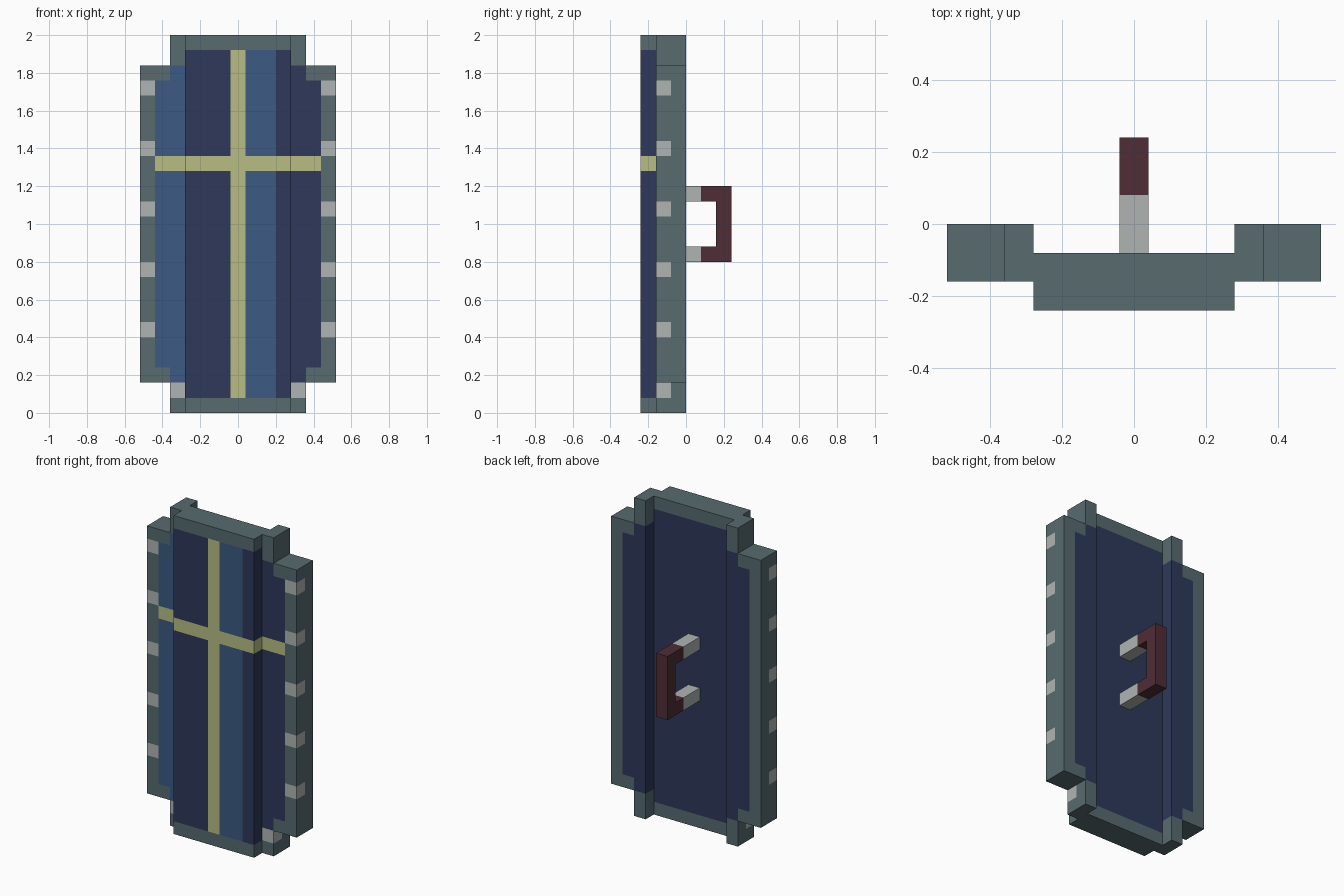
import bpy, bmesh
from mathutils import Vector

if "Cube" in bpy.data.objects:
    bpy.data.objects.remove(bpy.data.objects["Cube"], do_unlink=True)


def linear(c):
    c /= 255
    return c / 12.92 if c <= 0.04045 else ((c + 0.055) / 1.055) ** 2.4


def material(name, rgb):
    mat = bpy.data.materials.new(name)
    col = (*[linear(c) for c in rgb], 1)
    mat.use_nodes = True
    mat.diffuse_color = col
    bsdf = mat.node_tree.nodes["Principled BSDF"]
    bsdf.inputs["Base Color"].default_value = col
    bsdf.inputs["Roughness"].default_value = 0.8
    return mat


RIM, NAVY, BLUE, YELLOW, STEEL, RED = range(6)
MATS = [material("grey green rim", (87, 107, 111)),
        material("navy paint", (46, 57, 91)),
        material("blue paint", (60, 90, 130)),
        material("pale yellow paint", (184, 190, 130)),
        material("light steel", (175, 181, 179)),
        material("dark red leather", (78, 45, 54))]

BAND = (1.28, 1.36)                                    # crossbar height
STUDS = [0.08 + 0.32 * i for i in range(6)]            # bottom of each stud


def block(name, lo, hi, rule, cuts=((), (), ())):
    """Box sliced along the given planes, coloured face by face with rule(centre, normal)."""
    lo, hi = Vector(lo), Vector(hi)
    bm = bmesh.new()
    bmesh.ops.create_cube(bm, size=1)
    for v in bm.verts:
        v.co = Vector((a + b) / 2 + c * (b - a) for a, b, c in zip(lo, hi, v.co))
    for axis, places in enumerate(cuts):
        for p in places:
            co, no = Vector(), Vector()
            co[axis], no[axis] = p, 1
            bmesh.ops.bisect_plane(bm, geom=bm.verts[:] + bm.edges[:] + bm.faces[:],
                                   plane_co=co, plane_no=no, dist=1e-5)
    bm.normal_update()
    for f in bm.faces:
        f.material_index = rule(f.calc_center_median(), f.normal)
    me = bpy.data.meshes.new(name)
    bm.to_mesh(me)
    bm.free()
    for m in MATS:
        me.materials.append(m)
    ob = bpy.data.objects.new(name, me)
    bpy.context.collection.objects.link(ob)
    return ob


def in_band(z):
    return BAND[0] < z < BAND[1]


def is_stud(z):
    return any(s < z < s + 0.08 for s in STUDS)


# Raised centre panel with the painted cross
def centre_rule(c, n):
    if abs(n.z) > 0.5 or not 0.08 < c.z < 1.92:
        return RIM
    if n.y > 0.5:
        return NAVY
    if in_band(c.z):
        return YELLOW
    if n.y < -0.5:
        if abs(c.x) < 0.04:
            return YELLOW
        if 0.04 < c.x < 0.20:
            return BLUE
    return NAVY


block("centre_panel", (-0.28, -0.24, 0), (0.28, -0.08, 2), centre_rule,
      ((-0.04, 0.04, 0.20), (), (0.08, 1.92, *BAND)))


def field(c, n):
    """Painted field of the side pieces, front and back."""
    if n.y < -0.5:
        return YELLOW if in_band(c.z) else (BLUE if c.x < 0 else NAVY)
    return NAVY


# Tall posts beside the centre panel, with one stud at the foot
def post_rule(c, n):
    outward = n.x * c.x > 0.01
    if abs(n.z) > 0.5:
        return RIM
    if 0.08 < c.z < 0.16 and (n.y < -0.5 or (outward and c.y < -0.08)):
        return STEEL
    if outward or not 0.16 < c.z < 1.84:
        return RIM
    return field(c, n)


# Outer wings with a studded edge
def wing_rule(c, n):
    outward = n.x * c.x > 0.01
    if abs(n.z) > 0.5:
        return RIM
    if is_stud(c.z) and abs(c.x) > 0.44 and (n.y < -0.5 or (outward and c.y < -0.08)):
        return STEEL
    if abs(n.x) > 0.5 or abs(c.x) > 0.44 or not 0.24 < c.z < 1.76:
        return RIM
    return field(c, n)


stud_cuts = [z for s in STUDS[1:] for z in (s, s + 0.08)]
for side, s in (("left", 1), ("right", -1)):
    def span(a, b):
        return sorted((s * a, s * b))
    x0, x1 = span(0.28, 0.36)
    block(side + "_post", (x0, -0.16, 0), (x1, 0, 2), post_rule,
          ((), (-0.08,), (0.08, 0.16, 1.84, *BAND)))
    x0, x1 = span(0.36, 0.52)
    block(side + "_wing", (x0, -0.16, 0.16), (x1, 0, 1.84), wing_rule,
          ((s * 0.44,), (-0.08,), (0.24, *BAND, *stud_cuts)))

# Handle on the back: two steel lugs, two arms and a grip
for name, z in (("lower", 0.80), ("upper", 1.12)):
    block(name + "_handle_lug", (-0.04, -0.08, z), (0.04, 0.08, z + 0.08),
          lambda c, n: STEEL)
    block(name + "_handle_arm", (-0.04, 0.08, z), (0.04, 0.16, z + 0.08),
          lambda c, n: RED)
block("handle_grip", (-0.04, 0.16, 0.80), (0.04, 0.24, 1.20), lambda c, n: RED)
